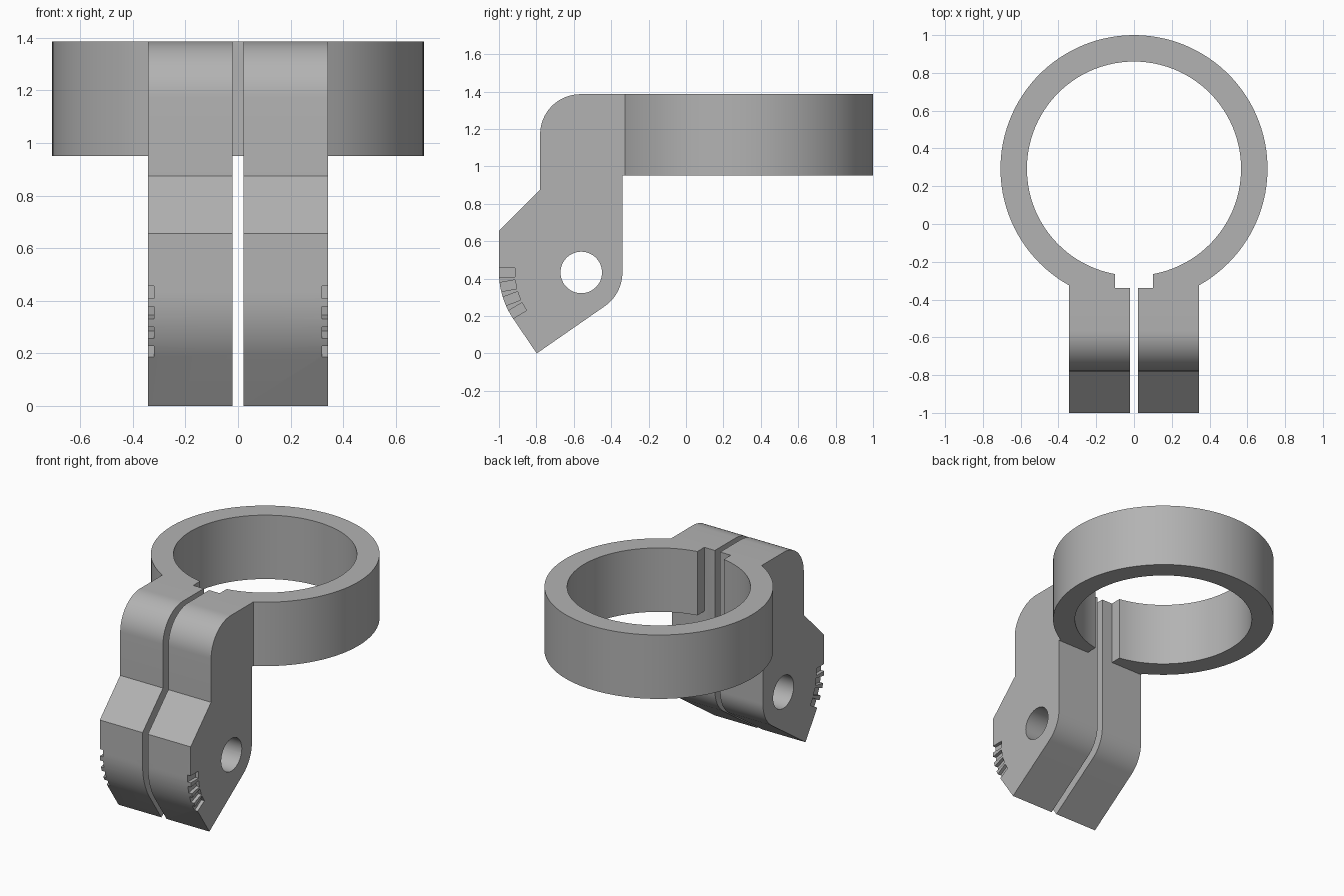
import bpy
import bmesh
from math import radians, sin, cos, asin
from mathutils import Matrix

if "Cube" in bpy.data.objects:
    bpy.data.objects.remove(bpy.data.objects["Cube"])

# Main dimensions
TOP, RING_BOTTOM = 1.386, 0.95
RING_Y, R_OUT, R_IN = 0.293, 0.707, 0.567
ARM_X, GAP_X, NOTCH_X, BACK_Y = 0.343, 0.02, 0.1, -0.34
PIVOT_Y, PIVOT_Z = -0.56, 0.433

gray = bpy.data.materials.new("plain gray")
gray.use_nodes = True
gray.diffuse_color = (0.45, 0.45, 0.45, 1)
gray.node_tree.nodes["Principled BSDF"].inputs["Base Color"].default_value = gray.diffuse_color


def arc(cu, cv, r, start, end, steps):
    """Points on an arc, angles in degrees."""
    angles = [radians(start + (end - start) * i / steps) for i in range(steps + 1)]
    return [(cu + r * cos(a), cv + r * sin(a)) for a in angles]


def add_prism(bm, points, low, high, axis):
    """Extrude a closed outline along x or z."""
    place = (lambda p, d: (d, *p)) if axis == "x" else (lambda p, d: (*p, d))
    face = bm.faces.new([bm.verts.new(place(p, low)) for p in points])
    geom = bmesh.ops.extrude_face_region(bm, geom=[face])["geom"]
    verts = [g for g in geom if isinstance(g, bmesh.types.BMVert)]
    shift = (high - low, 0, 0) if axis == "x" else (0, 0, high - low)
    bmesh.ops.translate(bm, verts=verts, vec=shift)


def finish(bm, name):
    bmesh.ops.recalc_face_normals(bm, faces=bm.faces)
    mesh = bpy.data.meshes.new(name)
    bm.to_mesh(mesh)
    bm.free()
    mesh.materials.append(gray)
    obj = bpy.data.objects.new(name, mesh)
    bpy.context.collection.objects.link(obj)
    return obj


def combine(target, other, operation):
    mod = target.modifiers.new(operation.lower(), "BOOLEAN")
    mod.operation, mod.solver, mod.object = operation, "EXACT", other
    bpy.context.view_layer.objects.active = target
    bpy.ops.object.modifier_apply(modifier=mod.name)
    bpy.data.objects.remove(other)


# Open ring with a stepped mouth at the front
half_out = 90 - math_deg if (math_deg := 0) else asin(ARM_X / R_OUT) * 180 / 3.14159265
half_in = asin(NOTCH_X / R_IN) * 180 / 3.14159265
outline = arc(0, RING_Y, R_OUT, -90 + half_out, 270 - half_out, 96)
outline += [(-ARM_X, BACK_Y), (-NOTCH_X, BACK_Y)]
outline += arc(0, RING_Y, R_IN, 270 - half_in, -90 + half_in, 96)
outline += [(NOTCH_X, BACK_Y), (ARM_X, BACK_Y)]
bm = bmesh.new()
add_prism(bm, outline, RING_BOTTOM, TOP, "z")
bracket = finish(bm, "clamp_bracket")

# Two side-by-side arms with rounded shoulder and pointed foot
profile = [(BACK_Y, TOP)]
profile += arc(-0.565, TOP - 0.215, 0.215, 90, 180, 16)
profile += [(-0.78, 0.875), (-1.0, 0.655)]
profile += arc(PIVOT_Y, PIVOT_Z, 0.44, 180, 213, 12)
profile += [(-0.798, 0.0)]
profile += arc(PIVOT_Y, PIVOT_Z, 0.22, -56, 0, 12)
bm = bmesh.new()
for side in (-1, 1):
    add_prism(bm, profile, side * GAP_X, side * ARM_X, "x")
combine(bracket, finish(bm, "arms"), "UNION")

# Pivot hole through both arms
bm = bmesh.new()
add_prism(bm, arc(PIVOT_Y, PIVOT_Z, 0.111, 0, 352.5, 47), -0.5, 0.5, "x")
combine(bracket, finish(bm, "hole_cutter"), "DIFFERENCE")

# Shallow index notches fanned around the pivot on both outer sides
bm = bmesh.new()
for side in (-1, 1):
    for step in range(4):
        turn = Matrix.Rotation(radians(10.3 * step), 4, "X")
        matrix = (Matrix.Translation((side * ARM_X, PIVOT_Y, PIVOT_Z)) @ turn
                  @ Matrix.Translation((0, -0.425, 0))
                  @ Matrix.Diagonal((0.046, 0.14, 0.048, 1)))
        bmesh.ops.create_cube(bm, size=1, matrix=matrix)
combine(bracket, finish(bm, "notch_cutter"), "DIFFERENCE")

# Smooth curved walls, crisp edges
bpy.ops.object.select_all(action="DESELECT")
bracket.select_set(True)
bpy.context.view_layer.objects.active = bracket
bpy.ops.object.shade_smooth_by_angle(angle=radians(25))
